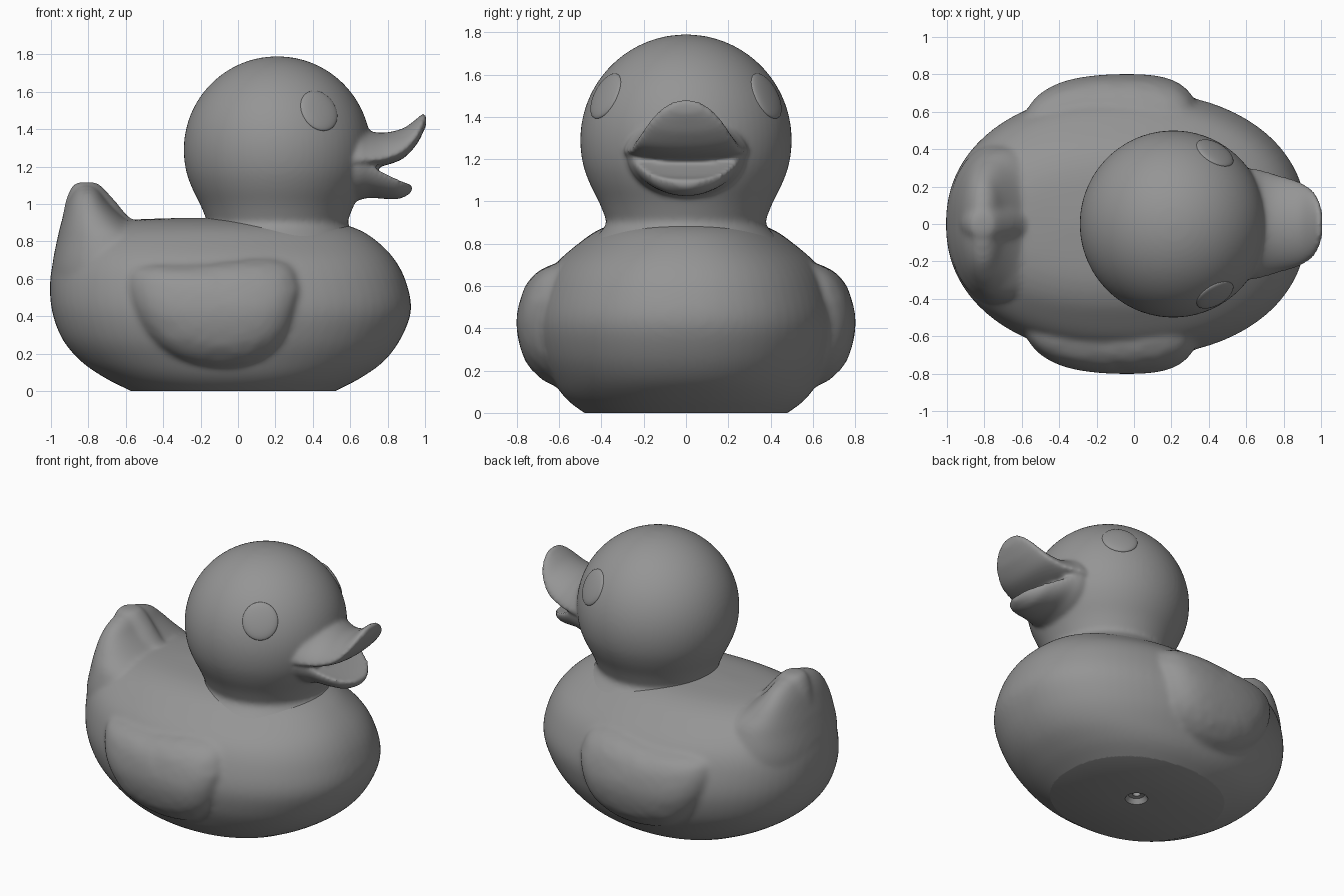
import bpy, bmesh, math
from mathutils import Vector

if "Cube" in bpy.data.objects:
    bpy.data.objects.remove(bpy.data.objects["Cube"])

grey = bpy.data.materials.new("dark_grey")
grey.diffuse_color = (0.3, 0.3, 0.3, 1)
grey.use_nodes = True
grey.node_tree.nodes["Principled BSDF"].inputs["Base Color"].default_value = grey.diffuse_color


def spline(rows, steps=8):
    """Resample control rows with a Catmull-Rom curve."""
    out = []
    for i in range(len(rows) - 1):
        a, b, c, d = (rows[max(0, min(len(rows) - 1, i + k))] for k in (-1, 0, 1, 2))
        for s in range(steps):
            t = s / steps
            out.append([0.5 * (2 * q + (r - p) * t + (2 * p - 5 * q + 4 * r - u) * t * t
                               + (3 * q - p - 3 * r + u) * t ** 3)
                        for p, q, r, u in zip(a, b, c, d)])
    return out + [list(rows[-1])]


def power(v, e):
    return math.copysign(abs(v) ** e, v)


def angles(n=72):
    return [2 * math.pi * i / n for i in range(n)]


def loft(name, rings):
    """Skin a list of equal-sized rings and cap both ends."""
    bm = bmesh.new()
    vs = [[bm.verts.new(p) for p in ring] for ring in rings]
    n = len(vs[0])
    for a, b in zip(vs, vs[1:]):
        for i in range(n):
            bm.faces.new((a[i], a[(i + 1) % n], b[(i + 1) % n], b[i]))
    bm.faces.new(vs[0])
    bm.faces.new(vs[-1])
    bmesh.ops.recalc_face_normals(bm, faces=bm.faces)
    me = bpy.data.meshes.new(name)
    bm.to_mesh(me)
    bm.free()
    ob = bpy.data.objects.new(name, me)
    bpy.context.collection.objects.link(ob)
    return ob


def oval(z, x0, x1, w, n=2.2):
    """Horizontal superellipse ring."""
    return [((x0 + x1) / 2 + (x1 - x0) / 2 * power(math.cos(t), 2 / n),
             w * power(math.sin(t), 2 / n), z) for t in angles()]


def paint(ob):
    ob.data.materials.clear()
    ob.data.materials.append(grey)


def fuse(name, parts, voxel, smooth, sharp, cutter=None):
    """Weld overlapping parts into one soft skin."""
    bpy.ops.object.select_all(action='DESELECT')
    for p in parts:
        p.select_set(True)
    bpy.context.view_layer.objects.active = parts[0]
    bpy.ops.object.join()
    ob = bpy.context.view_layer.objects.active
    ob.name = name
    m = ob.modifiers.new("weld", 'REMESH')
    m.mode, m.voxel_size = 'VOXEL', voxel
    m = ob.modifiers.new("soften", 'SMOOTH')
    m.factor, m.iterations = 0.5, smooth
    if cutter:
        m = ob.modifiers.new("cut", 'BOOLEAN')
        m.operation, m.object, m.solver = 'DIFFERENCE', cutter, 'EXACT'
    bpy.ops.object.convert(target='MESH')
    bpy.ops.object.shade_smooth_by_angle(angle=math.radians(sharp))
    paint(ob)
    return ob


# Body: z, x min, x max, half width (runs below the ground, trimmed later)
body_rows = spline([
    (-0.08, -0.40, 0.36, 0.34), (0.0, -0.57, 0.52, 0.48), (0.07, -0.71, 0.655, 0.57),
    (0.16, -0.84, 0.78, 0.63), (0.28, -0.94, 0.87, 0.685), (0.43, -0.995, 0.925, 0.71),
    (0.58, -1.005, 0.9, 0.68), (0.70, -0.985, 0.84, 0.62), (0.80, -0.94, 0.745, 0.51),
    (0.87, -0.83, 0.63, 0.405), (0.91, -0.66, 0.46, 0.27), (0.925, -0.35, 0.2, 0.06)])
body = loft("body", [oval(*r) for r in body_rows])

# Tail: upswept wedge with a raised centre feather
tail = loft("tail", [oval(*r) for r in spline([
    (0.45, -0.99, -0.3, 0.42), (0.65, -0.995, -0.38, 0.44), (0.82, -0.965, -0.46, 0.40),
    (0.92, -0.94, -0.6, 0.335), (1.0, -0.915, -0.685, 0.27), (1.06, -0.885, -0.73, 0.2),
    (1.1, -0.855, -0.765, 0.1)])])
feather = loft("tail_feather", [oval(*r) for r in spline([
    (0.8, -0.955, -0.45, 0.12), (0.92, -0.94, -0.575, 0.11), (1.02, -0.92, -0.66, 0.1),
    (1.09, -0.89, -0.725, 0.085), (1.117, -0.86, -0.76, 0.05)])])


def body_y(x, z):
    r = min(body_rows, key=lambda q: abs(q[0] - z))
    u = min(1, abs(x - (r[1] + r[2]) / 2) / ((r[2] - r[1]) / 2))
    return r[3] * (1 - u ** 2.2) ** (1 / 2.2)


# Wings: outline in x, z, swollen out from the body surface
outline = [(0.33, 0.54), (0.285, 0.67), (0.13, 0.71), (-0.2, 0.68), (-0.5, 0.67),
           (-0.58, 0.60), (-0.54, 0.42), (-0.42, 0.24), (-0.22, 0.14), (0.05, 0.14),
           (0.24, 0.27)]
outline = spline(outline + outline[:1], 7)[:-1]


def wing(side):
    cx, cz = -0.1, 0.43
    rings = [[(cx + (x - cx) * 0.9, side * 0.25, cz + (z - cz) * 0.9) for x, z in outline]]
    for k in (1, 0.985, 0.95, 0.9, 0.83, 0.74, 0.62, 0.48, 0.32, 0.16, 0.03):
        h = 0.1 * (1 - k ** 5) ** 0.6 - 0.008
        pts = [(cx + (x - cx) * k, cz + (z - cz) * k) for x, z in outline]
        rings.append([(x, side * (body_y(x, z) + h), z) for x, z in pts])
    return loft("wing", rings)


# Base trim with the small stepped hole underneath
base = loft("base_cutter", [[(r * math.cos(t) - 0.02, r * math.sin(t), z) for t in angles(48)]
                            for r, z in [(0.022, 0.07), (0.026, 0.035), (0.05, 0.03),
                                         (0.07, 0.0), (2, 0.0), (2, -0.5)]])
base.hide_render = True
fuse("body", [body, tail, feather, wing(1), wing(-1)], 0.017, 8, 40, base)
bpy.data.objects.remove(base)

# Head: ball flaring into a short neck
head_rows = [(0.8, 0.46), (0.87, 0.392), (0.905, 0.378), (0.94, 0.388), (1.0, 0.413),
             (1.08, 0.453)]
for a in range(-16, 90, 8):
    head_rows.append((1.29 + 0.5 * math.sin(math.radians(a)), 0.5 * math.cos(math.radians(a))))
head_rows.append((1.79, 0.01))
head = loft("head", [oval(z, 0.21 - r, 0.21 + r, r, 2) for z, r in spline(head_rows, 3)])


def bill(name, rows, up, down):
    """Rows: x, half width, top, edge and bottom heights."""
    rings = []
    for x, w, top, edge, bot in spline(rows):
        ring = []
        for t in angles():
            s = math.sin(t)
            z = edge + (top - edge) * s ** up if s > 0 else edge - (edge - bot) * (-s) ** down
            ring.append((x, w * math.cos(t), z))
        rings.append(ring)
    return loft(name, rings)


# Beak halves
upper = bill("upper_beak", [
    (0.45, 0.27, 1.47, 1.22, 1.18), (0.62, 0.297, 1.45, 1.23, 1.19), (0.7, 0.283, 1.394, 1.235, 1.195),
    (0.78, 0.26, 1.382, 1.242, 1.205), (0.88, 0.23, 1.404, 1.282, 1.242),
    (0.95, 0.185, 1.452, 1.352, 1.312), (0.985, 0.135, 1.481, 1.408, 1.373),
    (1.006, 0.065, 1.48, 1.445, 1.42)], 1.35, 1.2)
lower = bill("lower_beak", [
    (0.45, 0.26, 1.22, 1.22, 0.98), (0.62, 0.28, 1.225, 1.22, 1.015), (0.7, 0.258, 1.205, 1.205, 1.033),
    (0.78, 0.22, 1.16, 1.17, 1.028), (0.86, 0.168, 1.122, 1.133, 1.028),
    (0.91, 0.1, 1.108, 1.112, 1.05), (0.932, 0.045, 1.098, 1.098, 1.07)], 1.0, 1.0)
fuse("head", [head, upper, lower], 0.013, 6, 80)

# Eyes: shallow ovals on the sides of the head
for side, label in ((1, "left"), (-1, "right")):
    d = Vector((0.227, 0.387 * side, 0.213)).normalized()
    bpy.ops.mesh.primitive_uv_sphere_add(segments=48, ring_count=24, radius=1)
    eye = bpy.context.object
    eye.name = label + "_eye"
    eye.scale = (0.11, 0.118, 0.026)
    eye.rotation_euler = d.to_track_quat('Z', 'Y').to_euler()
    eye.location = Vector((0.21, 0, 1.29)) + d * 0.486
    bpy.ops.object.shade_smooth_by_angle(angle=math.radians(40))
    paint(eye)
